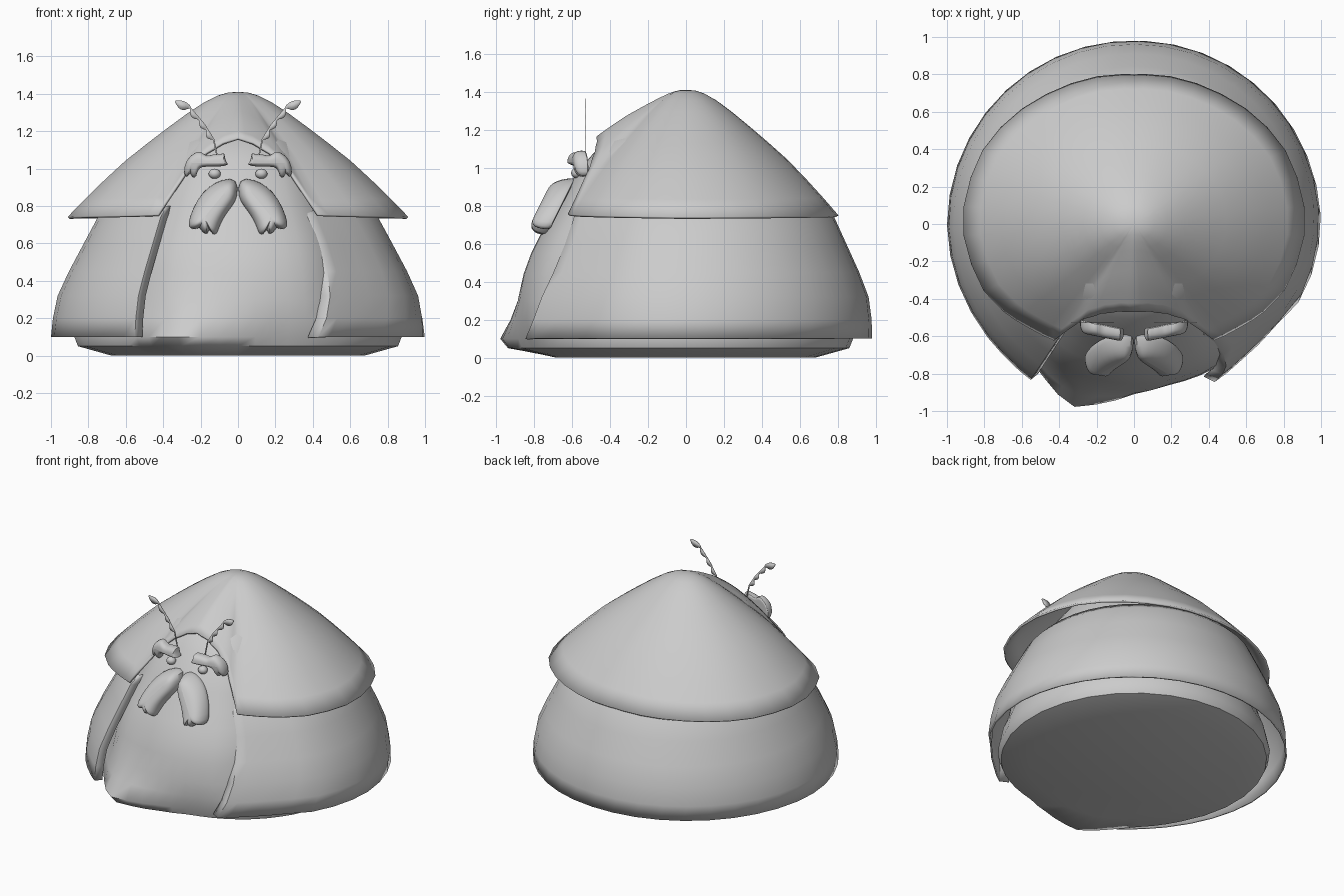
import bpy, bmesh, math
from mathutils import Vector

if "Cube" in bpy.data.objects:
    bpy.data.objects.remove(bpy.data.objects["Cube"])

grey = bpy.data.materials.new("grey clay")
grey.diffuse_color = (0.6, 0.6, 0.6, 1)
grey.use_nodes = True
grey.node_tree.nodes["Principled BSDF"].inputs["Base Color"].default_value = grey.diffuse_color


def lerp(table, x):
    """Piecewise linear lookup in a list of (x, value) pairs."""
    if x <= table[0][0]:
        return table[0][1]
    for (x0, v0), (x1, v1) in zip(table, table[1:]):
        if x <= x1:
            return v0 + (v1 - v0) * (x - x0) / (x1 - x0)
    return table[-1][1]


def finish(name, bm, thickness=0, subdiv=0, angle=50):
    bmesh.ops.remove_doubles(bm, verts=bm.verts, dist=0.0005)
    bmesh.ops.recalc_face_normals(bm, faces=bm.faces)
    me = bpy.data.meshes.new(name)
    bm.to_mesh(me)
    bm.free()
    ob = bpy.data.objects.new(name, me)
    bpy.context.collection.objects.link(ob)
    me.materials.append(grey)
    if thickness:
        m = ob.modifiers.new("thickness", 'SOLIDIFY')
        m.thickness, m.offset = thickness, -1
    if subdiv:
        m = ob.modifiers.new("smooth", 'SUBSURF')
        m.levels = m.render_levels = subdiv
    bpy.ops.object.select_all(action='DESELECT')
    ob.select_set(True)
    bpy.context.view_layer.objects.active = ob
    bpy.ops.object.shade_smooth_by_angle(angle=math.radians(angle))
    return ob


def polar(a, r, z):
    """Point at angle a (degrees, 0 = front, + = right)."""
    t = math.radians(a)
    return (r * math.sin(t), -r * math.cos(t), z)


def sheet(name, columns, closed, cap=False, **kw):
    bm = bmesh.new()
    cols = [[bm.verts.new(p) for p in c] for c in columns]
    pairs = list(zip(cols, cols[1:])) + ([(cols[-1], cols[0])] if closed else [])
    for c, d in pairs:
        for i in range(len(c) - 1):
            bm.faces.new((c[i], d[i], d[i + 1], c[i + 1]))
    if cap:
        bm.faces.new([c[0] for c in cols])
    return finish(name, bm, **kw)


# Body: rounded mound with a pulled-out corner at the front left hem
body_r = [(0, .68), (.05, .86), (.1, .88), (.2, .89), (.3, .88), (.44, .855), (.55, .815),
          (.65, .765), (.74, .71), (.85, .65), (.95, .59), (1.05, .51), (1.14, .43),
          (1.22, .25), (1.26, 0)]
bump = [(-60, 0), (-40, .02), (-32, .06), (-19, .155), (-14, .12), (0, .03), (13, -.02),
        (27, -.01), (40, 0)]
bump_z = [(0, .1), (.05, .85), (.1, 1), (.2, .5), (.3, .15), (.4, 0)]
tuck = [(0, 1), (28, 1), (45, .93)]


def body_radius(a, z, r):
    k = 1 - (1 - lerp(tuck, abs(a))) * min(1, max(0, (z - .1) / .2))
    return r * k + lerp(bump, a) * lerp(bump_z, z)


body_angles = [-180 + 12 * i for i in range(11)] + list(range(-54, 55, 6)) + [60 + 12 * i for i in range(10)]
sheet("body", [[polar(a, body_radius(a, z, r), z) for z, r in body_r] for a in body_angles],
      True, cap=True)

# Cape: open shell around the body with edges rolled inward at the front
cape_scale = [(.1, 1), (.2, .99), (.32, .965), (.45, .905), (.6, .825), (.74, .75), (.8, .69)]
cape_r = [(-180, .98), (-90, 1), (-60, .99), (-45, .99), (-33, 1.0), (0, 1), (26, .95), (40, .925),
          (54, .93), (66, .98), (90, 1), (180, .98)]
right_edge = [(.1, 27), (.2, 30.5), (.32, 33), (.45, 34.5), (.6, 34.5), (.74, 33)]


def cape_point(u, z, s, tucked=0):
    """u runs 0..1 from the right edge around the back to the left edge."""
    a0 = lerp(right_edge, z)
    a = a0 + u * (326.5 - a0)
    w = a if a <= 180 else a - 360
    back = max(0, -math.cos(math.radians(a)))
    r = lerp(cape_r, w) * s + .045 * back * min(1, max(0, (z - .1) / .64))
    return polar(a, r - tucked, z)


us = [0, .015, .04] + [i / 32 for i in range(2, 31)] + [.96, .985, 1]
cape = [[cape_point(u, z, s) for z, s in cape_scale] for u in us]
cape.insert(0, [cape_point(-.008, z, s, .06 - .05 * z) for z, s in cape_scale])
cape.append([cape_point(1.003, z, s, .05) for z, s in cape_scale])
sheet("cape", cape, False, thickness=.012)

# Hat: soft cone whose rim lifts into an arch above the face
rim_r = [(0, .47), (10, .475), (20, .51), (28, .575), (32, .67), (34.5, .755), (45, .79),
         (56, .84), (66, .88), (90, .92), (117, .90), (150, .83), (180, .80)]
rim_z = [(0, 1.165), (10, 1.14), (20, 1.085), (28, 1.0), (32, .87), (34.5, .755), (45, .75),
         (90, .74), (180, .75)]
cone = [(0, 0), (.06, .006), (.12, .03), (.2, .085), (.3, .175), (.42, .295), (.54, .42),
        (.66, .55), (.78, .70), (.9, .86), (1, 1)]
half = [0, 5, 10, 15, 20, 24, 28, 30, 32, 34.5, 39, 45, 51] + [56 + 10 * i for i in range(13)]
hat_angles = [-a for a in reversed(half[1:])] + half + [180]
sheet("hat", [[polar(a, lerp(rim_r, abs(a)) * t, 1.41 - (1.41 - lerp(rim_z, abs(a))) * d)
               for t, d in cone] for a in hat_angles], True, thickness=.014)


def pillow(name, outline, spine, depth, y_at, side, back):
    """Puffy shape from a front outline, swelling toward a spine segment."""
    p0, p1 = Vector(spine[0]), Vector(spine[1])
    d = p1 - p0
    rings = [(0, -back * depth), (.25, -back * depth), (0, 0), (.12, .45), (.35, .8), (.65, .96), (1, 1)]
    rings = [(1, -back * depth)] + rings[1::-1] + [(f, h * depth) for f, h in rings[2:]]
    bm = bmesh.new()
    loops = []
    for f, h in rings:
        loop = []
        for q in outline:
            q = Vector(q)
            t = min(1, max(0, (q - p0).dot(d) / d.length_squared))
            x, z = q.lerp(p0 + d * t, f)
            loop.append(bm.verts.new((side * x, y_at(x, z) - h, z)))
        loops.append(loop)
    n = len(outline)
    for a, b in zip(loops, loops[1:]):
        for i in range(n):
            bm.faces.new((a[i], a[(i + 1) % n], b[(i + 1) % n], b[i]))
    bmesh.ops.remove_doubles(bm, verts=bm.verts, dist=.0005)
    bmesh.ops.dissolve_degenerate(bm, edges=bm.edges, dist=.0003)
    finish(name, bm, subdiv=1, angle=80)


tache = [(0, .95), (.08, .945), (.16, .905), (.22, .835), (.26, .74), (.27, .685), (.235, .67),
         (.205, .69), (.19, .655), (.16, .645), (.155, .685), (.135, .64), (.11, .65), (.10, .69),
         (.07, .75), (.03, .80), (0, .845)]
brow = [(.04, 1.02), (.07, 1.035), (.07, 1.09), (.09, 1.075), (.13, 1.08), (.17, 1.06), (.20, 1.10),
        (.24, 1.08), (.28, 1.045), (.295, .97), (.27, .945), (.255, .985), (.245, .945),
        (.22, .955), (.215, 1.005), (.17, 1.012), (.10, 1.008)]
stalk = [(0, (.11, 1.06)), (.3, (.13, 1.155)), (.55, (.18, 1.235)), (.82, (.26, 1.33)), (1, (.335, 1.36))]
stalk_x = [(t, p[0]) for t, p in stalk]
stalk_z = [(t, p[1]) for t, p in stalk]

for side, label in ((-1, "left"), (1, "right")):
    # Moustache half and eyebrow
    pillow(label + "_moustache", tache, ((.06, .885), (.18, .74)), .085,
           lambda x, z: -.612 - (.95 - z) * .5, side, .4)
    pillow(label + "_eyebrow", brow, ((.08, 1.03), (.25, 1.03)), .035,
           lambda x, z: -.595 + .2 * (x - .05), side, 1)
    # Eye
    bm = bmesh.new()
    bmesh.ops.create_uvsphere(bm, u_segments=16, v_segments=10, radius=1)
    for v in bm.verts:
        v.co = Vector((side * .125 + v.co.x * .032, -.575 + v.co.y * .03, .972 + v.co.z * .027))
    finish(label + "_eye", bm)
    # Feathered sprig above the eyebrow: thin ribbon with scalloped lobes and a leaf tip
    bm = bmesh.new()
    prev = None
    for i in range(41):
        t = i / 40
        x, z = lerp(stalk_x, t), lerp(stalk_z, t)
        e = .02
        dx = lerp(stalk_x, t + e) - lerp(stalk_x, t - e)
        dz = lerp(stalk_z, t + e) - lerp(stalk_z, t - e)
        n = Vector((dz, -dx)).normalized()
        lobe = .022 * abs(math.sin((t - .3) / .5 * 3 * math.pi)) if .3 < t < .8 else 0
        leaf = .026 * math.sin((t - .8) / .2 * math.pi) if t > .8 else 0
        w0, w1 = .004 + lobe + leaf, .004 + leaf * .5
        cur = [bm.verts.new((side * (x + n.x * w), -.53, z + n.y * w)) for w in (w0, -w1)]
        if prev:
            bm.faces.new((prev[0], cur[0], cur[1], prev[1]))
        prev = cur
    finish(label + "_sprig", bm, thickness=.004)
